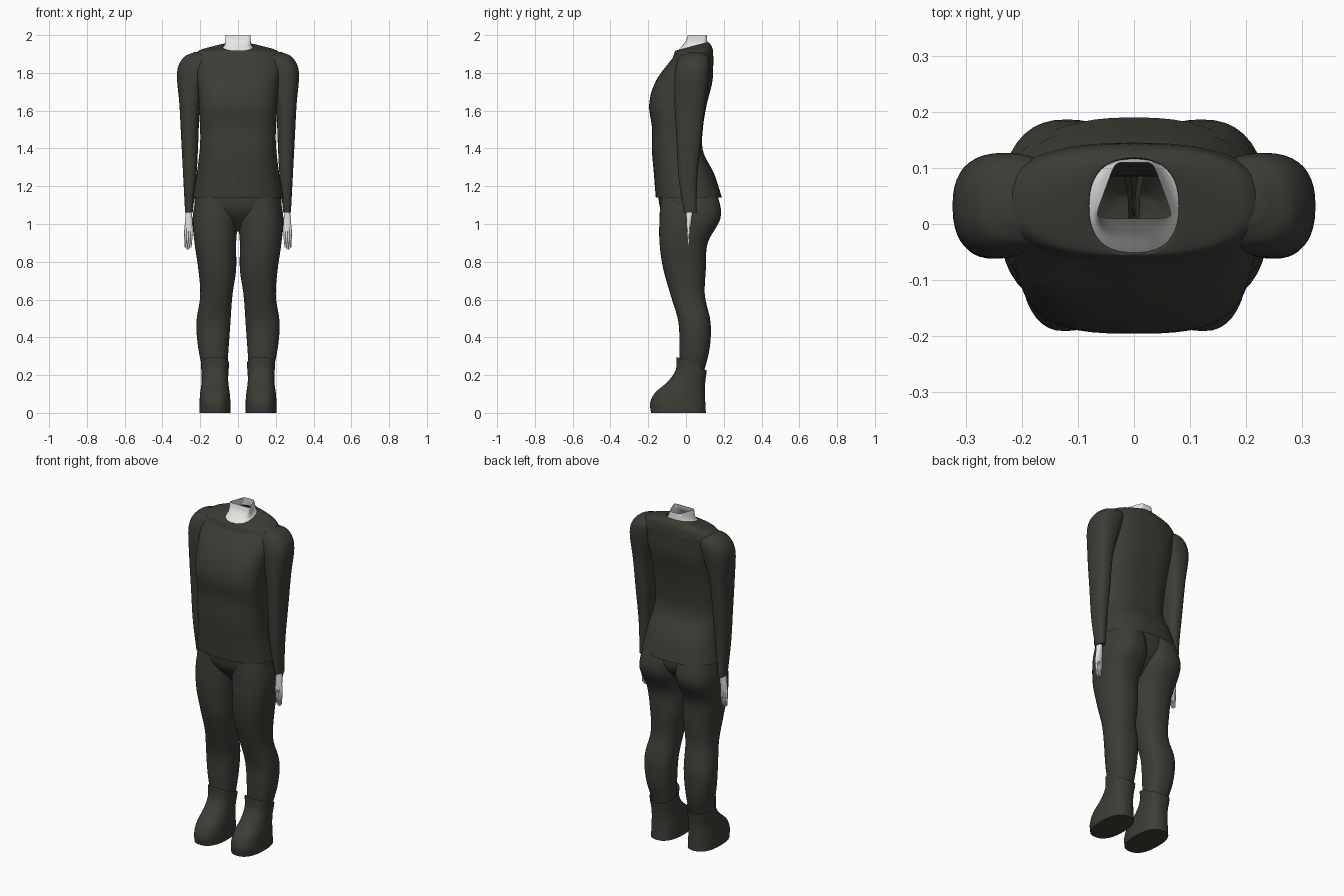
import bpy
import bmesh
import math

cube = bpy.data.objects.get("Cube")
if cube:
    bpy.data.objects.remove(cube, do_unlink=True)


def make_material(name, red, green, blue):
    material = bpy.data.materials.new(name)
    material.use_nodes = True
    colour = (red, green, blue, 1)
    material.diffuse_color = colour
    shader = next(n for n in material.node_tree.nodes if n.type == "BSDF_PRINCIPLED")
    shader.inputs["Base Color"].default_value = colour
    return material


cloth = make_material("dark olive cloth", .046, .046, .037)
skin = make_material("pale skin", .8, .8, .8)


def sample(keys, t):
    """Smooth curve through evenly spaced keys, straight beyond its ends."""
    if len(keys) == 1:
        return keys[0]
    before = 2 * keys[0] - keys[1]
    after = 2 * keys[-1] - keys[-2]
    padded = [before, *keys, after]
    position = t * (len(keys) - 1)
    i = min(int(position), len(keys) - 2)
    f = position - i
    a, b, c, d = padded[i:i + 4]
    bend = 2 * a - 5 * b + 4 * c - d + f * (3 * (b - c) + d - a)
    return b + f * (c - a + f * bend) / 2


def rounded(value, squareness):
    return math.copysign(abs(value) ** (2 / squareness), value)


def loft(name, material, z, width, front, back, x=(0,), squareness=(2.4,),
         tilt=(0,), taper=(0,), sides=40, rows=32,
         cap_start=False, cap_end=False, mirror=False):
    """Skin a stack of rounded sections, each described by smooth profiles."""
    bm = bmesh.new()
    loops = []
    for row in range(rows + 1):
        t = row / rows
        height, half, near, far, middle, power, lean, narrowing = (
            sample(keys, t)
            for keys in (z, width, front, back, x, squareness, tilt, taper))
        centre = (near + far) / 2
        depth = (far - near) / 2
        loop = []
        for side in range(sides):
            angle = math.tau * side / sides
            u = rounded(math.cos(angle), power)
            v = rounded(math.sin(angle), power)
            loop.append(bm.verts.new((middle + half * u * (1 - narrowing * v),
                                      centre + depth * v,
                                      height + lean * depth * v)))
        loops.append(loop)
    for lower, upper in zip(loops, loops[1:]):
        for side in range(sides):
            after = (side + 1) % sides
            bm.faces.new((lower[side], lower[after], upper[after], upper[side]))
    if cap_start:
        bm.faces.new(loops[0])
    if cap_end:
        bm.faces.new(loops[-1])
    bmesh.ops.recalc_face_normals(bm, faces=bm.faces)
    mesh = bpy.data.meshes.new(name)
    bm.to_mesh(mesh)
    bm.free()
    mesh.materials.append(material)
    obj = bpy.data.objects.new(name, mesh)
    bpy.context.collection.objects.link(obj)
    bpy.ops.object.select_all(action="DESELECT")
    obj.select_set(True)
    bpy.context.view_layer.objects.active = obj
    bpy.ops.object.shade_smooth_by_angle(angle=math.radians(50))
    if mirror:
        obj.modifiers.new("Mirror", "MIRROR").use_mirror_merge = False


# Shirt from hem to shoulders
loft("shirt_body", cloth,
     z=(1.14, 1.88),
     width=(.24, .215, .2, .205, .215, .24),
     front=(-.16, -.17, -.18, -.18, -.195, -.16, -.07),
     back=(.19, .15, .09, .09, .11, .14, .145),
     squareness=(2.4, 2.6, 3, 2.4),
     sides=56)

# Shoulder slope ending in a rolled collar
loft("shirt_yoke", cloth,
     z=(1.88, 1.92, 1.94, 1.93),
     width=(.24, .2, .09, .083),
     front=(-.07, -.06, -.055, -.05),
     back=(.145, .14, .12, .115),
     tilt=(0, .1, .25, .25),
     sides=56)

# Sleeves with rounded shoulders
loft("sleeve", cloth,
     z=(1.91, 1.88, 1.8, 1.63, 1.44, 1.25, 1.06),
     x=(.19, .21, .24, .255, .255, .255, .26),
     width=(.04, .08, .083, .055, .045, .035, .02),
     front=(0, -.04, -.06, -.06, -.05, -.04, -.01),
     back=(.08, .12, .125, .1, .08, .06, .055),
     cap_start=True, cap_end=True, mirror=True)

# Trousers: hip block, then legs
loft("trouser_hips", cloth,
     z=(1.18, .96),
     width=(.22, .23, .19, .04),
     front=(-.15, -.13, -.04),
     back=(.15, .145, .05),
     cap_end=True)

loft("trouser_leg", cloth,
     z=(1.18, .2),
     x=(.11, .12, .12, .11, .115, .13, .13, .12),
     width=(.1, .12, .11, .1, .085, .09, .08, .06),
     front=(-.13, -.14, -.14, -.12, -.08, -.04, -.035, -.03),
     back=(.16, .185, .115, .105, .1, .13, .125, .09),
     mirror=True)

# Boots with shafts rising towards the front
loft("boot", cloth,
     z=(0, .26),
     x=(.122,),
     width=(.083, .08, .07, .075),
     front=(-.185, -.19, -.165, -.1, -.055, -.05),
     back=(.105, .1, .11),
     tilt=(0, 0, -.1, -.45),
     cap_start=True, mirror=True)

# Open neck, squared off and narrower at the back
loft("neck", skin,
     z=(1.93, 1.95, 1.97, 2),
     width=(.086, .07, .06, .052),
     front=(-.053, -.02, 0, .01),
     back=(.117, .11),
     squareness=(2.4, 3, 5, 8),
     tilt=(.25, .1, 0, 0),
     taper=(0, .35),
     sides=48)

# Hands: palm, fingers and thumb
loft("palm", skin,
     z=(1.07, .96),
     x=(.261,),
     width=(.014, .02, .019),
     front=(0, .004),
     back=(.037, .022),
     sides=20, cap_start=True, cap_end=True, mirror=True)


def digit(name, root, tip, start, end):
    """Thin tapering finger between two heights."""
    loft(name, skin,
         z=(start, end),
         x=(root, tip),
         width=(.006, .006, .003),
         front=(.004, .006, .01),
         back=(.021, .02, .015),
         sides=10, rows=8, cap_end=True, mirror=True)


for place, name in enumerate(("inner", "second", "third", "outer")):
    root = .246 + place / 100
    shorter = abs(place - 1.5) / 100
    digit(name + "_finger", root, root + .003, .98, .86 + shorter)
digit("thumb", .274, .284, 1.01, .92)
